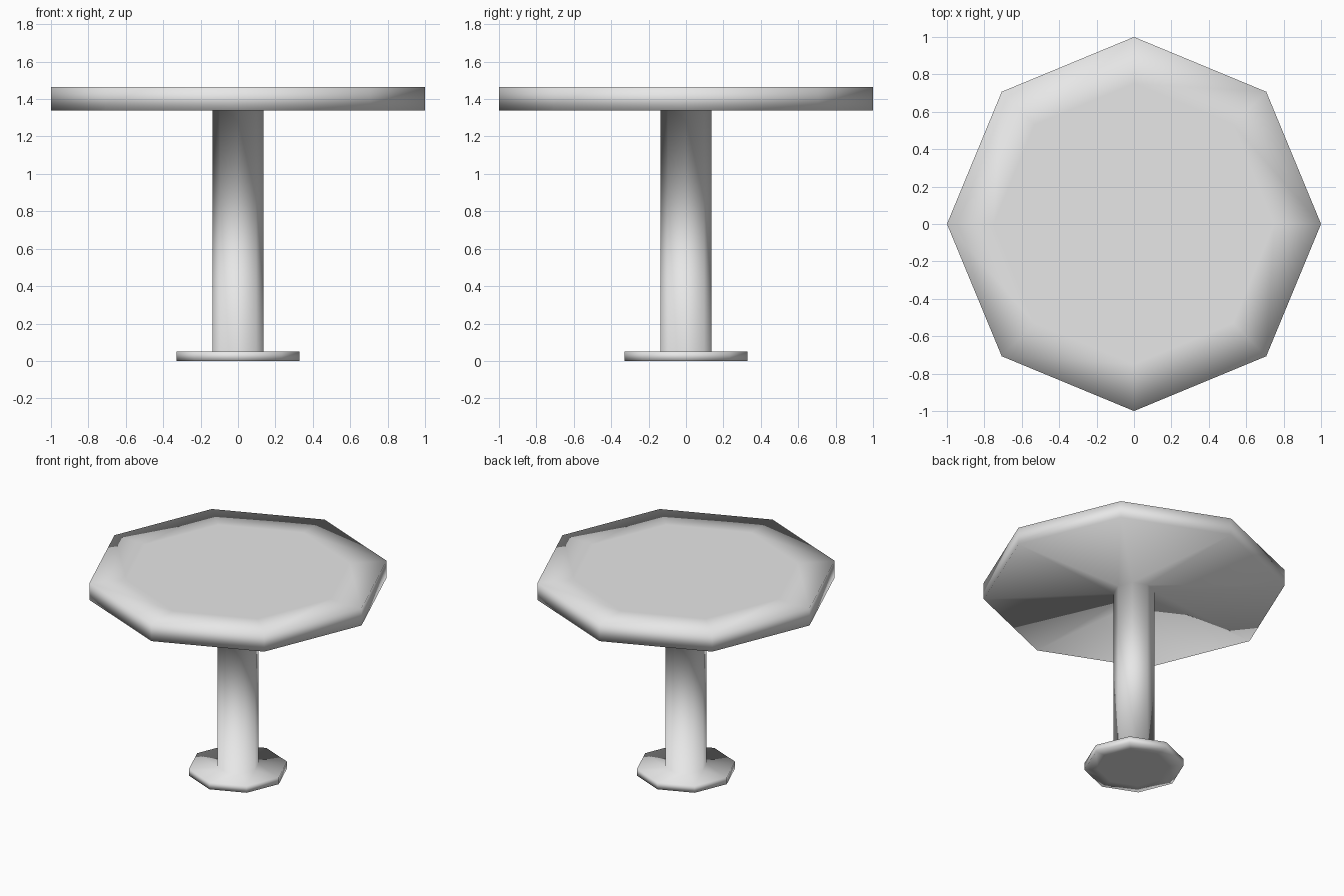
import bpy
import bmesh
from math import cos, sin, pi

cube = bpy.data.objects.get("Cube")
if cube:
    bpy.data.objects.remove(cube, do_unlink=True)

SIDES = 8

# Plain grey finish
grey = bpy.data.materials.new("plain_grey")
grey.use_nodes = True
colour = (0.8, 0.8, 0.8, 1)
grey.diffuse_color = colour
grey.node_tree.nodes["Principled BSDF"].inputs["Base Color"].default_value = colour


def ring(bm, radius, z):
    """Octagon of vertices with corners on the axes."""
    angles = [2 * pi * i / SIDES for i in range(SIDES)]
    return [bm.verts.new((radius * cos(a), radius * sin(a), z)) for a in angles]


# Foot, column and top share one continuous smooth surface
profile = [
    (0.24, 0), (0.33, 0), (0.33, 0.05),            # foot
    (0.137, 0.05), (0.137, 1.34),                  # column
    (1, 1.34), (1, 1.465), (0.75, 1.465),          # table top
]
bm = bmesh.new()
rings = [ring(bm, r, z) for r, z in profile]
for low, high in zip(rings, rings[1:]):
    for i in range(SIDES):
        j = (i + 1) % SIDES
        bm.faces.new((low[i], low[j], high[j], high[i]))
bm.faces.new(rings[0][::-1])
bm.faces.new(rings[-1])
bmesh.ops.recalc_face_normals(bm, faces=bm.faces)
for face in bm.faces:
    face.smooth = True

mesh = bpy.data.meshes.new("pedestal_table")
bm.to_mesh(mesh)
bm.free()
mesh.materials.append(grey)
table = bpy.data.objects.new("pedestal_table", mesh)
bpy.context.collection.objects.link(table)
